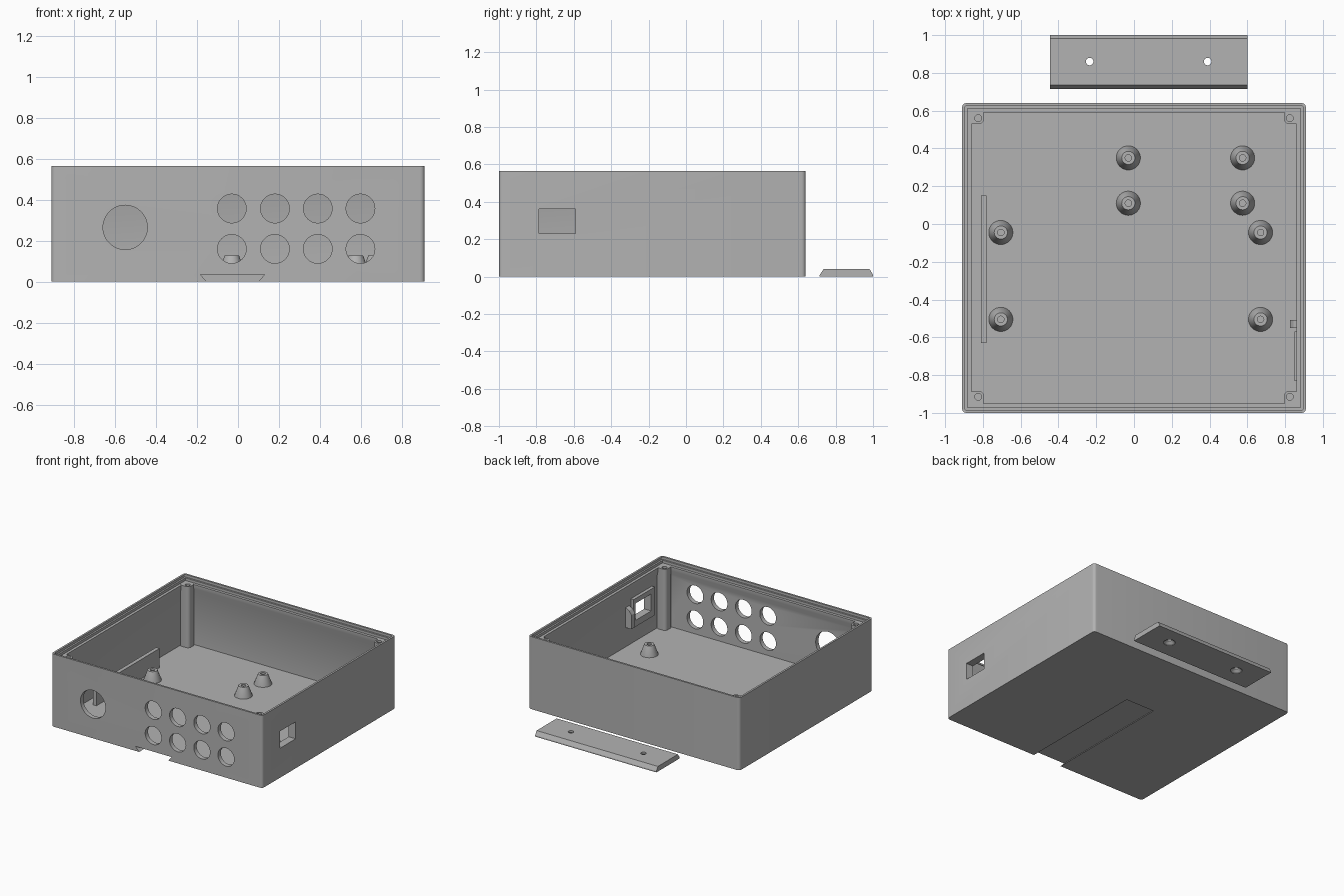
import bpy, bmesh
from math import sin, cos, pi, radians

cube = bpy.data.objects.get("Cube")
if cube:
    bpy.data.objects.remove(cube, do_unlink=True)

grey = bpy.data.materials.new("plain grey")
grey.use_nodes = True
grey.diffuse_color = (0.45, 0.45, 0.45, 1)
grey.node_tree.nodes["Principled BSDF"].inputs["Base Color"].default_value = (0.45, 0.45, 0.45, 1)


def loft(name, loops):
    """Closed solid through a stack of loops with equal point counts."""
    bm = bmesh.new()
    rings = [[bm.verts.new(p) for p in loop] for loop in loops]
    n = len(rings[0])
    for a, b in zip(rings, rings[1:]):
        for i in range(n):
            j = (i + 1) % n
            bm.faces.new((a[i], a[j], b[j], b[i]))
    bm.faces.new(rings[0][::-1])
    bm.faces.new(rings[-1])
    bmesh.ops.recalc_face_normals(bm, faces=bm.faces)
    mesh = bpy.data.meshes.new(name)
    bm.to_mesh(mesh)
    bm.free()
    mesh.materials.append(grey)
    ob = bpy.data.objects.new(name, mesh)
    bpy.context.collection.objects.link(ob)
    return ob


def circle(cx, cy, r, z, n=32):
    return [(cx + r * cos(2 * pi * i / n), cy + r * sin(2 * pi * i / n), z) for i in range(n)]


def rounded_rect(x0, x1, y0, y1, r, z, steps=5):
    corners = [(x1 - r, y1 - r), (x0 + r, y1 - r), (x0 + r, y0 + r), (x1 - r, y0 + r)]
    pts = []
    for k, (cx, cy) in enumerate(corners):
        for i in range(steps + 1):
            a = pi / 2 * (k + i / steps)
            pts.append((cx + r * cos(a), cy + r * sin(a), z))
    return pts


def box(name, x0, x1, y0, y1, z0, z1):
    return loft(name, [[(x0, y0, z), (x1, y0, z), (x1, y1, z), (x0, y1, z)] for z in (z0, z1)])


def cut(ob, cutters):
    bpy.context.view_layer.objects.active = ob
    for c in cutters:
        c.hide_render = True
        m = ob.modifiers.new("cut", "BOOLEAN")
        m.operation, m.solver, m.object = "DIFFERENCE", "EXACT", c
        bpy.ops.object.modifier_apply(modifier=m.name)
        bpy.data.objects.remove(c, do_unlink=True)


def smooth(ob):
    bpy.ops.object.select_all(action="DESELECT")
    ob.select_set(True)
    bpy.context.view_layer.objects.active = ob
    bpy.ops.object.shade_smooth_by_angle(angle=radians(30))


X, Y0, Y1 = 0.91, -1.0, 0.64
FLOOR, LEDGE, TOP = 0.05, 0.525, 0.565

# Open case: outer wall, stepped rim, overhanging ledge, inner wall, floor
section = [(0, 0), (0, TOP), (0.015, TOP), (0.015, 0.545), (0.028, 0.545), (0.028, LEDGE),
           (0.049, LEDGE), (0.049, 0.495), (0.035, 0.46), (0.035, FLOOR)]
case = loft("case", [rounded_rect(-X + d, X - d, Y0 + d, Y1 - d, max(0.022 - d, 0.004), z)
                     for d, z in section])


def front_hole(x, z, r):
    return loft("hole_cutter", [[(px, y, pz) for px, pz, _ in circle(x, z, r, 0, 48)]
                                for y in (Y0 - 0.05, Y0 + 0.1)])


# Front openings, side window and dovetail slot under the floor
cutters = [front_hole(-0.55, 0.265, 0.108)]
for x in (-0.03, 0.18, 0.389, 0.597):
    for z in (0.16, 0.357):
        cutters.append(front_hole(x, z, 0.07))
window = (-0.785, -0.59, 0.23, 0.362)
cutters.append(box("window_cutter", 0.8, 1.0, *window))
slot = [(-0.134, -0.02), (0.08, -0.02), (0.13, 0.035), (-0.184, 0.035)]
cutters.append(loft("slot_cutter", [[(x, y, z) for x, z in slot] for y in (-1.1, 0.035)]))
cut(case, cutters)
smooth(case)

# Frame around the window on the inside
frame = box("window_frame", 0.85, 0.885, -0.83, -0.57, 0.18, 0.40)
cut(frame, [box("frame_cutter", 0.8, 1.0, *window)])

# Small latch peg beside the window, with sloped top
peg_side = [(0.825, 0.2), (0.885, 0.2), (0.885, 0.36), (0.845, 0.34), (0.825, 0.31)]
loft("latch_peg", [[(x, y, z) for x, z in peg_side] for y in (-0.55, -0.507)])

# Corner screw posts
for sx, side in ((-1, "right"), (1, "left")):
    for cy, y0, y1, end in ((0.56, 0.53, 0.61, "back"), (-0.915, -0.97, -0.885, "front")):
        xs = sorted((sx * 0.795, sx * 0.88))
        post = loft(f"{end}_{side}_post",
                    [rounded_rect(*xs, y0, y1, 0.025, z) for z in (FLOOR - 0.01, LEDGE + 0.001)])
        cut(post, [loft("screw_cutter", [circle(sx * 0.825, cy, 0.018, z) for z in (0.35, 0.6)])])
        smooth(post)

# Conical standoffs with blind screw holes
spots = [(x, y) for x in (-0.03, 0.575) for y in (0.35, 0.11)]
spots += [(x, y) for x in (-0.705, 0.67) for y in (-0.045, -0.505)]
for k, (x, y) in enumerate(spots):
    rings = [(0.064, FLOOR - 0.005), (0.064, FLOOR), (0.035, 0.128), (0.017, 0.128), (0.017, 0.07)]
    smooth(loft(f"standoff_{k + 1}", [circle(x, y, r, z) for r, z in rings]))

# Upright divider strip on the floor
box("divider_strip", -0.81, -0.78, -0.63, 0.15, FLOOR - 0.005, 0.2)

# Loose dovetail rail behind the case, with countersunk holes
rail_side = [(0.715, 0), (1.0, 0), (1.0, 0.01), (0.982, 0.04), (0.735, 0.04), (0.715, 0.01)]
rail = loft("mounting_rail", [[(x, y, z) for y, z in rail_side] for x in (-0.445, 0.6)])
sinks = [(0.042, -0.01), (0.042, 0.004), (0.02, 0.024), (0.02, 0.06)]
cut(rail, [loft("rail_cutter", [circle(x, 0.86, r, z) for r, z in sinks]) for x in (-0.235, 0.39)])
smooth(rail)
